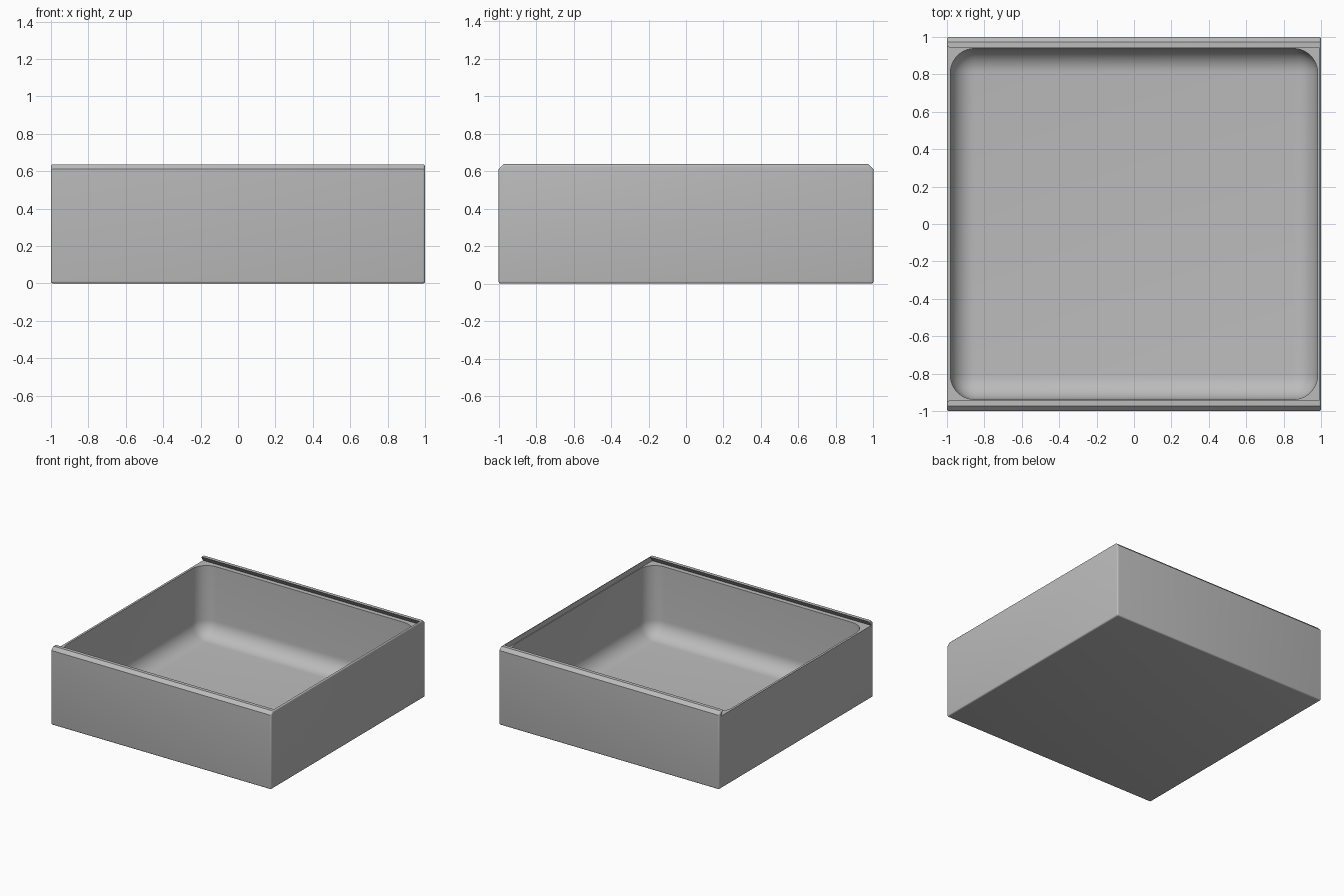
import bpy, bmesh, math
from mathutils import Matrix

cube = bpy.data.objects.get("Cube")
if cube:
    bpy.data.objects.remove(cube)

HEIGHT, CHAMFER, LEDGE = 0.637, 0.026, 0.595
ROUND, POCKET_ROUND = 0.012, 0.13


def material(name, value):
    mat = bpy.data.materials.new(name)
    mat.use_nodes = True
    colour = (value, value, value, 1)
    mat.diffuse_color = colour
    mat.node_tree.nodes["Principled BSDF"].inputs["Base Color"].default_value = colour
    return mat


def add_object(name, bm):
    bmesh.ops.recalc_face_normals(bm, faces=bm.faces)
    mesh = bpy.data.meshes.new(name)
    bm.to_mesh(mesh)
    bm.free()
    obj = bpy.data.objects.new(name, mesh)
    bpy.context.collection.objects.link(obj)
    return obj


def extrude_half_profile(half, x0, x1):
    """Mirror a (y, z) half profile across y = 0 and extrude it along x."""
    points = half + [(-y, z) for y, z in reversed(half)]
    bm = bmesh.new()
    face = bm.faces.new([bm.verts.new((x0, y, z)) for y, z in points])
    moved = bmesh.ops.extrude_face_region(bm, geom=[face])["geom"]
    verts = [v for v in moved if isinstance(v, bmesh.types.BMVert)]
    bmesh.ops.translate(bm, vec=(x1 - x0, 0, 0), verts=verts)
    return bm


def cut(obj, cutter):
    cutter.hide_render = True
    mod = obj.modifiers.new("cut_" + cutter.name, "BOOLEAN")
    mod.operation = "DIFFERENCE"
    mod.solver = "EXACT"
    mod.object = cutter
    bpy.context.view_layer.objects.active = obj
    bpy.ops.object.modifier_apply(modifier=mod.name)
    bpy.data.objects.remove(cutter)


# Solid block with chamfered rail tops and softly rounded outer edges
bm = extrude_half_profile(
    [(1, 0), (1, HEIGHT - CHAMFER), (1 - CHAMFER, HEIGHT)], -1, 1)
bmesh.ops.recalc_face_normals(bm, faces=bm.faces)
edges = [e for e in bm.edges if e.calc_face_angle() > math.radians(60)]
bmesh.ops.bevel(bm, geom=edges, offset=ROUND, segments=4, profile=0.5,
                affect="EDGES", clamp_overlap=True)
box = add_object("box_body", bm)
box.data.materials.append(material("grey_plastic", 0.5))

# Dovetail slot for a sliding lid, open at -x and stopped at +x
slot = add_object("lid_slot", extrude_half_profile(
    [(0.975, LEDGE), (0.945, HEIGHT), (0.945, 0.8)], -1.2, 0.988))
cut(box, slot)

# Storage pocket with rounded corners and floor
bm = bmesh.new()
bmesh.ops.create_cube(bm, size=1, matrix=Matrix.Translation((0, 0, 0.52))
                      @ Matrix.Diagonal((1.964, 1.876, 1, 1)))
bmesh.ops.bevel(bm, geom=bm.edges[:], offset=POCKET_ROUND, segments=10,
                profile=0.5, affect="EDGES")
cut(box, add_object("pocket", bm))

# Smooth the fillets, keep the chamfers and rims crisp
bpy.ops.object.select_all(action="DESELECT")
box.select_set(True)
bpy.context.view_layer.objects.active = box
bpy.ops.object.shade_smooth_by_angle(angle=math.radians(30))
